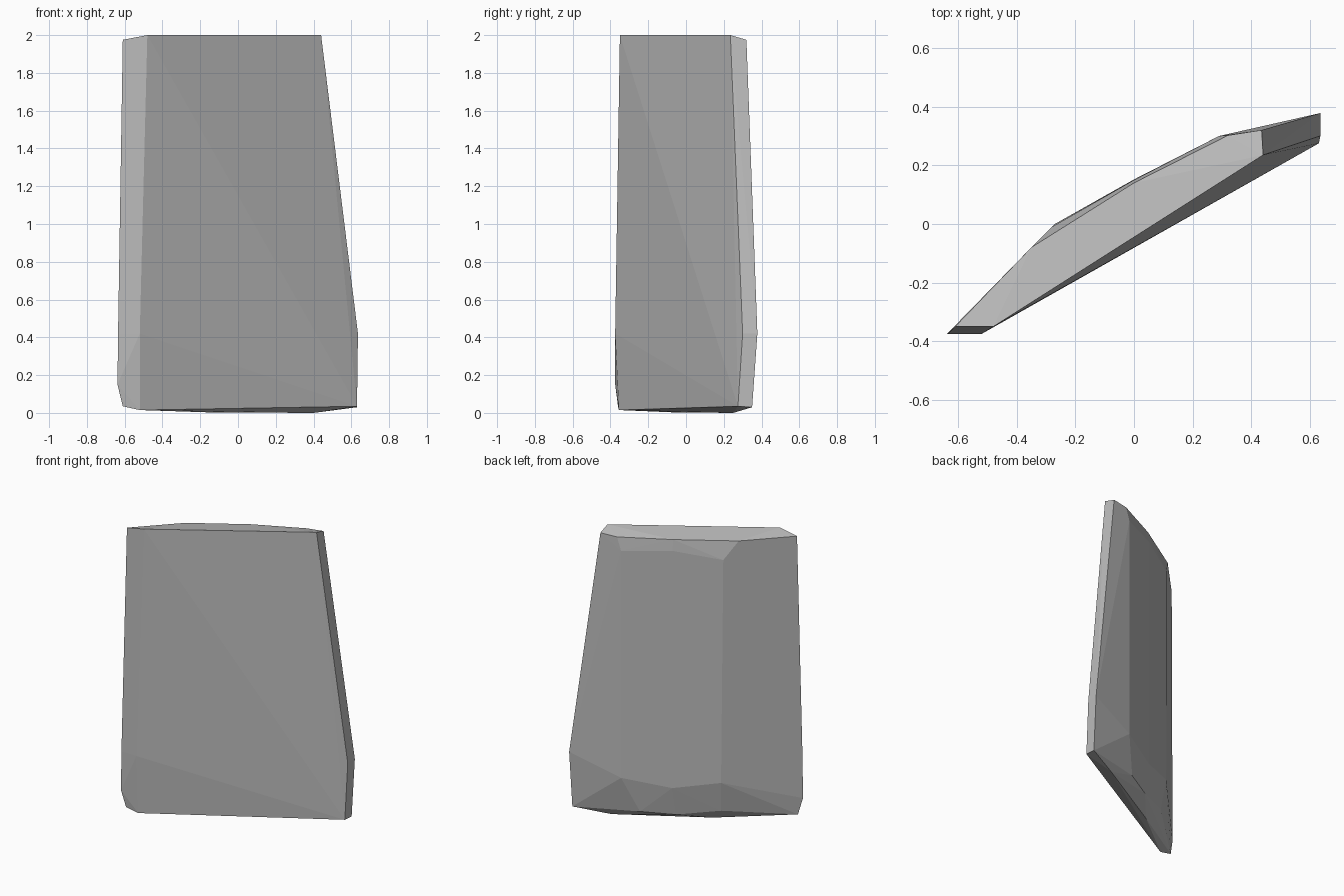
import bpy
import bmesh

default = bpy.data.objects.get("Cube")
if default:
    bpy.data.objects.remove(default, do_unlink=True)

# Stone colour
stone = bpy.data.materials.new("stone grey")
stone.use_nodes = True
grey = (0.5, 0.5, 0.5, 1)
stone.diffuse_color = grey
stone.node_tree.nodes["Principled BSDF"].inputs["Base Color"].default_value = grey

# Corners of the chipped slab, grouped by region
top_rim = [(-.48, -.35, 2), (.44, .235, 2), (.435, .32, 1.975),
           (.32, .302, 1.97), (.0, .14, 1.975), (-.35, -.08, 1.975),
           (-.61, -.35, 1.975)]
back_ridges = [(.29, .3, 1.88), (-.28, -.01, 1.85), (.0, .15, 1.9),
               (-.27, 0, .3), (.29, .3, .3), (.0, .152, .25)]
wide_belt = [(.635, .3, .42), (.635, .378, .42), (-.52, -.375, .42),
             (-.635, -.375, .42), (-.638, -.375, .15)]
base_rim = [(.63, .275, .035), (.63, .35, .03), (-.52, -.355, .015),
            (-.61, -.36, .035), (.4, .25, 0), (-.16, -.07, .003),
            (.2, .22, .06), (-.25, -.03, .09), (.0, .11, .05)]

# Wrap the corners into one faceted solid
bm = bmesh.new()
for corner in top_rim + back_ridges + wide_belt + base_rim:
    bm.verts.new(corner)
bmesh.ops.convex_hull(bm, input=bm.verts[:])
loose = [v for v in bm.verts if not v.link_faces]
bmesh.ops.delete(bm, geom=loose, context='VERTS')
bmesh.ops.recalc_face_normals(bm, faces=bm.faces[:])

mesh = bpy.data.meshes.new("stone_slab")
bm.to_mesh(mesh)
bm.free()
mesh.materials.append(stone)
slab = bpy.data.objects.new("stone_slab", mesh)
bpy.context.collection.objects.link(slab)
